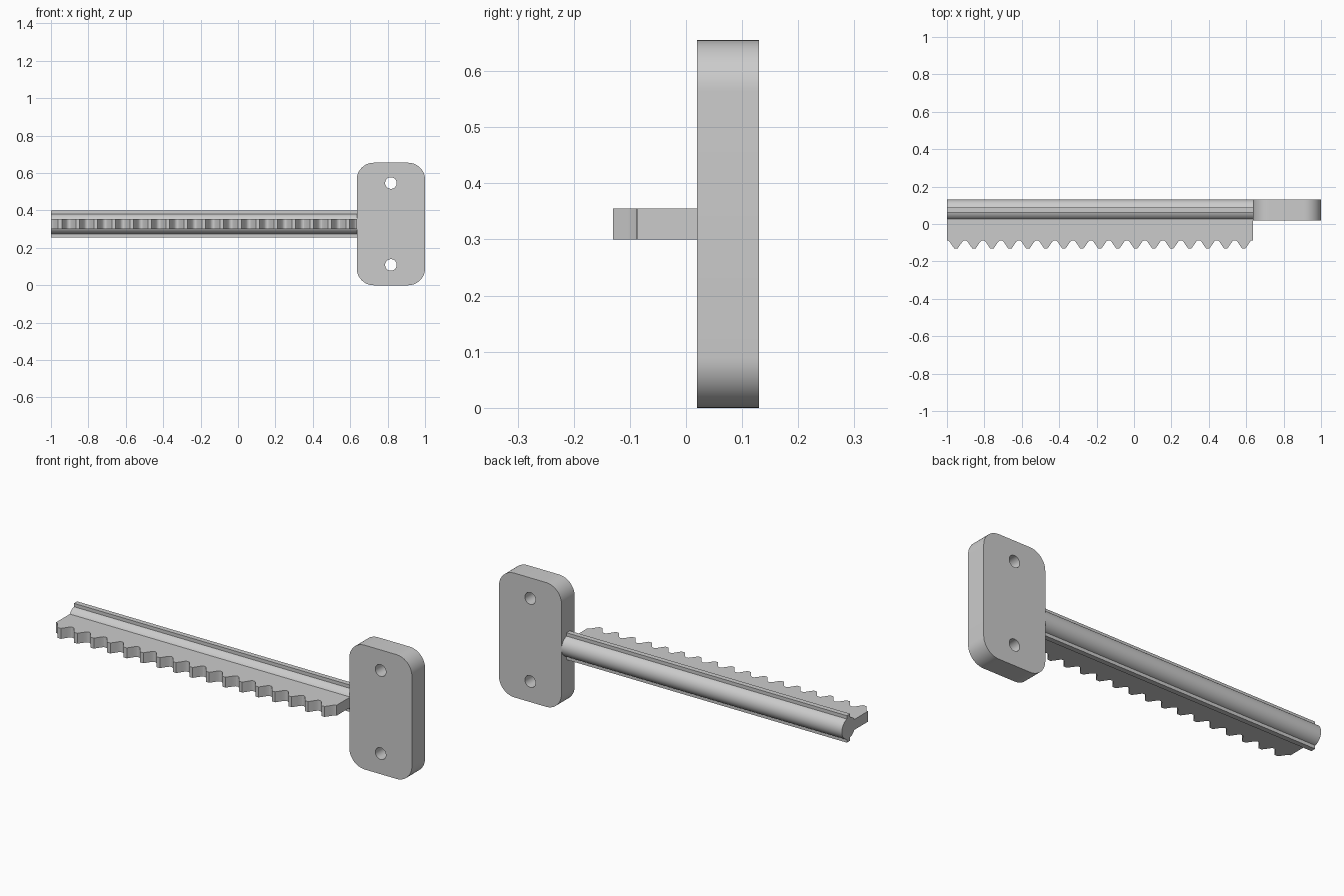
import bpy, bmesh, math

cube = bpy.data.objects.get("Cube")
if cube:
    bpy.data.objects.remove(cube, do_unlink=True)

grey = bpy.data.materials.new("light grey")
grey.use_nodes = True
colour = (0.6, 0.6, 0.6, 1)
grey.diffuse_color = colour
grey.node_tree.nodes["Principled BSDF"].inputs["Base Color"].default_value = colour


def extrude(name, points, vector):
    """Solid made by sweeping a closed outline along a vector."""
    bm = bmesh.new()
    face = bm.faces.new([bm.verts.new(p) for p in points])
    swept = bmesh.ops.extrude_face_region(bm, geom=[face])["geom"]
    bmesh.ops.translate(bm, vec=vector, verts=[g for g in swept if isinstance(g, bmesh.types.BMVert)])
    bmesh.ops.recalc_face_normals(bm, faces=bm.faces)
    mesh = bpy.data.meshes.new(name)
    bm.to_mesh(mesh)
    bm.free()
    mesh.materials.append(grey)
    obj = bpy.data.objects.new(name, mesh)
    bpy.context.collection.objects.link(obj)
    return obj


def arc(cx, cy, r, start, end, steps):
    angles = [math.radians(start + (end - start) * i / steps) for i in range(steps + 1)]
    return [(cx + r * math.cos(a), cy + r * math.sin(a)) for a in angles]


LEFT, JOINT = -1.0, 0.635
MID_Z, ROD_Y = 0.3275, 0.075
FRONT, BACK = 0.02, 0.13

# Mounting plate with rounded corners
r = 0.09
outline = []
for cx, cz, a in ((1 - r, 2 * MID_Z - r, 0), (JOINT + r, 2 * MID_Z - r, 90),
                  (JOINT + r, r, 180), (1 - r, r, 270)):
    outline += arc(cx, cz, r, a, a + 90, 12)
plate = extrude("mounting_plate", [(x, FRONT, z) for x, z in outline], (0, BACK - FRONT, 0))

# Two screw holes through the plate
for side in (-1, 1):
    circle = arc(0.8175, MID_Z + side * 0.219, 0.031, 0, 360, 32)[:-1]
    cutter = extrude("hole_cutter", [(x, -0.1, z) for x, z in circle], (0, 0.4, 0))
    cutter.hide_render = True
    cut = plate.modifiers.new("screw hole", "BOOLEAN")
    cut.object, cut.solver = cutter, "EXACT"
    bpy.context.view_layer.objects.active = plate
    bpy.ops.object.modifier_apply(modifier=cut.name)
    bpy.data.objects.remove(cutter, do_unlink=True)

# Round guide rod with a narrow rib above and below
rib, rod_r, rib_top = 0.0135, 0.055, 0.071
a = math.degrees(math.asin(rib / rod_r))
section = arc(0, 0, rod_r, a - 90, 90 - a, 24) + [(rib, rib_top), (-rib, rib_top)]
section += [(-y, -z) for y, z in section]
# The rib sits across the rod axis, so the outline is closed in order
rod = extrude("ribbed_guide_rod", [(LEFT, ROD_Y + y, MID_Z + z) for y, z in section],
              (JOINT - LEFT, 0, 0))

# Toothed rack along the front of the rod
TEETH = 17
pitch = (JOINT - LEFT) / TEETH
half = [(0, -0.087), (0.08, -0.089), (0.15, -0.095), (0.22, -0.105), (0.4, -0.13)]
tooth = half + [(1 - t, y) for t, y in reversed(half[1:])]
edge = [(LEFT + (i + t) * pitch, y) for i in range(TEETH) for t, y in tooth]
edge += [(JOINT, half[0][1]), (JOINT, 0.05), (LEFT, 0.05)]
rack = extrude("toothed_rack", [(x, y, 0.3) for x, y in edge], (0, 0, 0.055))

# Smooth the curved surfaces and keep the edges crisp
for obj in (plate, rod, rack):
    bpy.ops.object.select_all(action="DESELECT")
    obj.select_set(True)
    bpy.context.view_layer.objects.active = obj
    bpy.ops.object.shade_smooth_by_angle(angle=math.radians(22))
